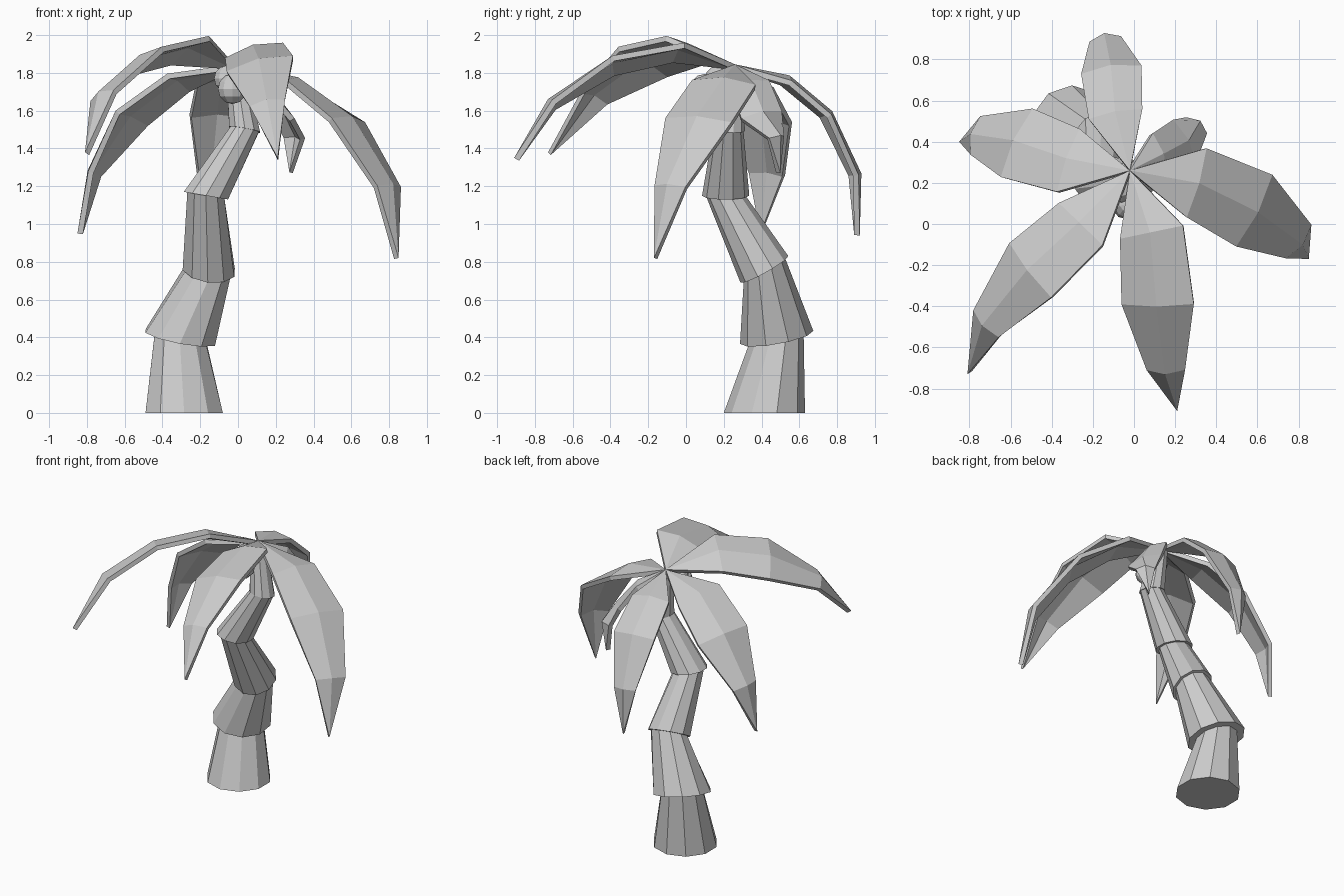
import bpy, bmesh, math
from mathutils import Vector, Matrix

if "Cube" in bpy.data.objects:
    bpy.data.objects.remove(bpy.data.objects["Cube"])

UP = Vector((0, 0, 1))


def make_object(name, bm):
    bmesh.ops.recalc_face_normals(bm, faces=bm.faces)
    mesh = bpy.data.meshes.new(name)
    bm.to_mesh(mesh)
    bm.free()
    ob = bpy.data.objects.new(name, mesh)
    bpy.context.collection.objects.link(ob)
    return ob


def trunk_segment(name, c0, n0, r0, c1, n1, r1, sides=10):
    bm = bmesh.new()
    rings = []
    for c, n, r in ((c0, n0, r0), (c1, n1, r1)):
        rot = UP.rotation_difference(Vector(n)).to_matrix()
        ring = []
        for i in range(sides):
            a = math.pi / 2 + math.tau * i / sides
            ring.append(bm.verts.new(Vector(c) + rot @ Vector((r * math.cos(a), r * math.sin(a), 0))))
        bm.faces.new(ring)
        rings.append(ring)
    for i in range(sides):
        j = (i + 1) % sides
        bm.faces.new((rings[0][i], rings[0][j], rings[1][j], rings[1][i]))
    return make_object(name, bm)


def leaf(name, spine, roll, size):
    # ridged blade: pointed at the crown and the tip, widest in the middle
    bm = bmesh.new()
    pts = [CROWN] + [Vector(p) for p in spine]
    rows = [[bm.verts.new(pts[0])]]
    for i, width in ((1, 0.34), (2, 0.38), (3, 0.20)):
        t = (pts[i + 1] - pts[i - 1]).normalized()
        right = Matrix.Rotation(-roll, 3, t) @ t.cross(UP).normalized()
        if right.z * roll < 0:
            right = Matrix.Rotation(roll, 3, t) @ t.cross(UP).normalized()
        up = right.cross(t)
        half = right * width * size / 2
        rows.append([bm.verts.new(pts[i] - half), bm.verts.new(pts[i] + up * 0.03),
                     bm.verts.new(pts[i] + half)])
    rows.append([bm.verts.new(pts[4])])
    for a, b in zip(rows, rows[1:]):
        for k in range(2):
            lo = a[k:k + 2] if len(a) > 1 else a
            hi = b[k:k + 2] if len(b) > 1 else b
            bm.faces.new(lo + hi[::-1])
    bmesh.ops.recalc_face_normals(bm, faces=bm.faces)
    if sum(f.normal.z for f in bm.faces) < 0:
        bmesh.ops.reverse_faces(bm, faces=bm.faces)
    mesh = bpy.data.meshes.new(name)
    bm.to_mesh(mesh)
    bm.free()
    ob = bpy.data.objects.new(name, mesh)
    bpy.context.collection.objects.link(ob)
    mod = ob.modifiers.new("thickness", 'SOLIDIFY')
    mod.thickness = 0.03
    mod.offset = -1


# Trunk joints: centre, ring normal, neck radius below, flare radius above
joints = [
    ((-0.285, 0.415, 0.0), (0, 0, 1), 0, 0.215),
    ((-0.305, 0.48, 0.40), (0.19, -0.18, 1), 0.145, 0.197),
    ((-0.155, 0.415, 0.76), (0.15, -0.56, 1), 0.125, 0.145),
    ((-0.17, 0.21, 1.15), (0.17, 0, 1), 0.105, 0.125),
    ((0.035, 0.225, 1.50), (0.18, 0.1, 1), 0.08, 0.087),
    ((-0.01, 0.25, 1.81), (-0.1, 0.1, 1), 0.055, 0),
]
for i, (lo, hi) in enumerate(zip(joints, joints[1:])):
    trunk_segment(f"trunk_segment_{i + 1}", lo[0], lo[1], lo[3], hi[0], hi[1], hi[2])

# Coconuts under the crown
for i, (c, r) in enumerate((((-0.03, 0.10, 1.715), 0.08), ((-0.06, 0.17, 1.77), 0.07))):
    bm = bmesh.new()
    bmesh.ops.create_uvsphere(bm, u_segments=10, v_segments=6, radius=r,
                              matrix=Matrix.Translation(c))
    make_object(f"coconut_{i + 1}", bm)

# Leaves: spine points out to the tip, sideways roll, width factor
CROWN = Vector((-0.02, 0.26, 1.845))
leaf("leaf_front", [(0.085, -0.04, 1.92), (0.115, -0.39, 1.85), (0.155, -0.71, 1.64),
                    (0.21, -0.91, 1.35)], -0.25, 0.95)
leaf("leaf_front_left", [(-0.26, 0.0, 1.93), (-0.505, -0.225, 1.87), (-0.72, -0.485, 1.68),
                         (-0.81, -0.73, 1.38)], -0.42, 0.95)
leaf("leaf_left", [(-0.32, 0.31, 1.76), (-0.57, 0.395, 1.57), (-0.77, 0.43, 1.27),
                   (-0.85, 0.40, 0.95)], -0.24, 0.98)
leaf("leaf_back", [(-0.09, 0.535, 1.76), (-0.11, 0.75, 1.58), (-0.14, 0.90, 1.26),
                   (-0.14, 0.92, 0.94)], 0, 0.78)
leaf("leaf_right", [(0.305, 0.20, 1.75), (0.585, 0.065, 1.55), (0.80, -0.085, 1.20),
                    (0.85, -0.17, 0.82)], 0.08, 1.03)
leaf("leaf_back_right", [(0.125, 0.34, 1.74), (0.245, 0.40, 1.58), (0.305, 0.48, 1.46),
                         (0.29, 0.50, 1.27)], -0.25, 0.64)
